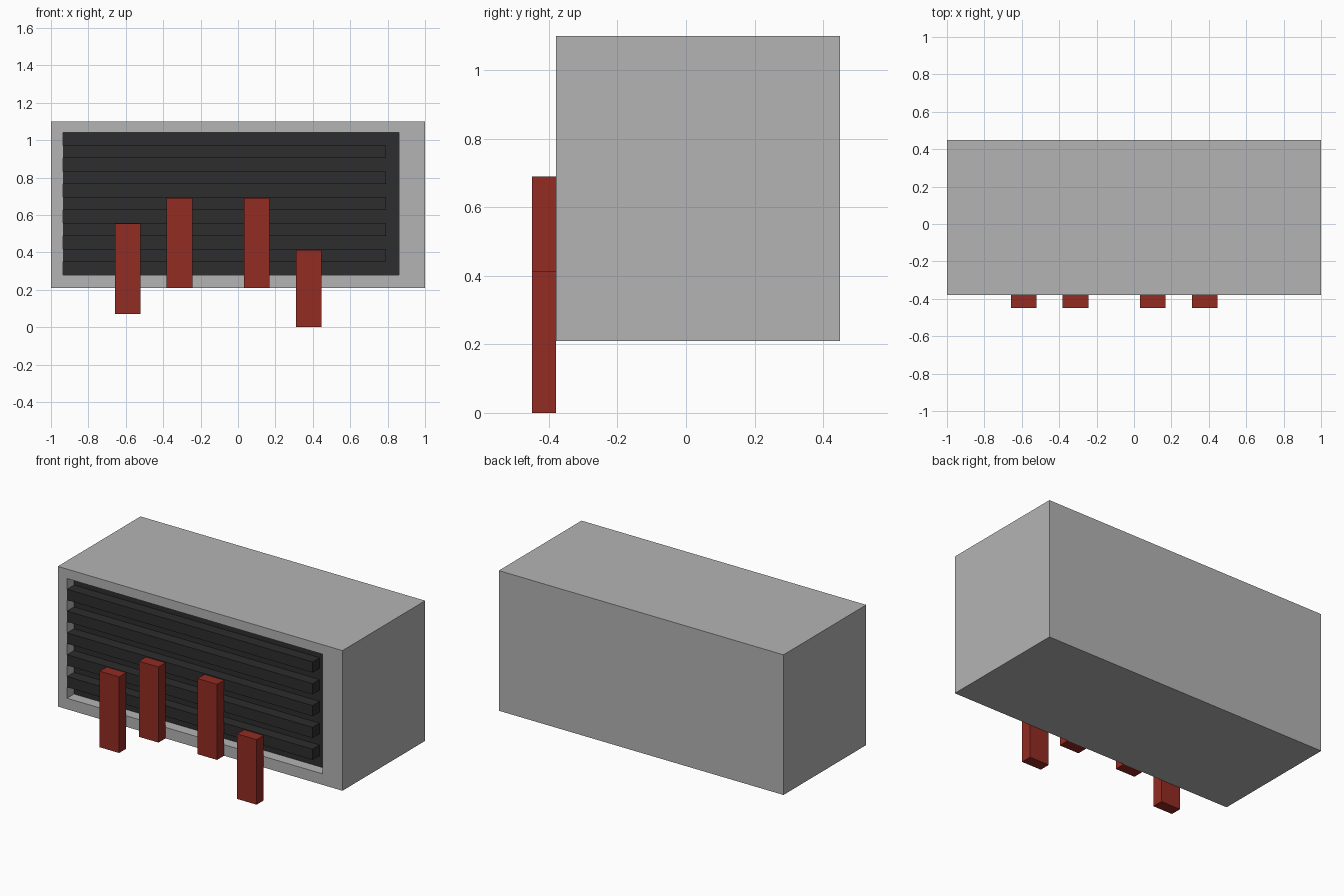
import bpy
import bmesh
from mathutils import Vector

cube = bpy.data.objects.get("Cube")
if cube:
    bpy.data.objects.remove(cube, do_unlink=True)


def material(name, rgb):
    mat = bpy.data.materials.new(name)
    mat.use_nodes = True
    mat.diffuse_color = (*rgb, 1)
    bsdf = next(n for n in mat.node_tree.nodes if n.type == 'BSDF_PRINCIPLED')
    bsdf.inputs["Base Color"].default_value = (*rgb, 1)
    return mat


GREY = material("light grey", (0.456, 0.456, 0.456))
DARK = material("charcoal", (0.026, 0.026, 0.026))
RED = material("brick red", (0.291, 0.025, 0.016))


def box_mesh(lo, hi):
    """New bmesh box spanning two opposite corners."""
    lo, hi = Vector(lo), Vector(hi)
    bm = bmesh.new()
    bmesh.ops.create_cube(bm, size=1)
    for v in bm.verts:
        v.co = Vector([hi[i] if v.co[i] > 0 else lo[i] for i in range(3)])
    return bm


def finish(name, bm, *mats):
    mesh = bpy.data.meshes.new(name)
    bm.to_mesh(mesh)
    bm.free()
    for m in mats:
        mesh.materials.append(m)
    obj = bpy.data.objects.new(name, mesh)
    bpy.context.collection.objects.link(obj)
    return obj


FRONT, RECESS = -0.38, -0.31

# Housing: box with an off-centre recess in the front, dark at its back
bm = box_mesh((-1, FRONT, 0.21), (1, 0.45, 1.10))
bm.normal_update()
face = min(bm.faces, key=lambda f: f.normal.y)
bmesh.ops.inset_individual(bm, faces=[face], thickness=0.05)
for v in face.verts:
    v.co.x = 0.86 if v.co.x > 0 else -0.935
    v.co.z = 1.04 if v.co.z > 0.65 else 0.28
back = bmesh.ops.extrude_discrete_faces(bm, faces=[face])["faces"][0]
for v in back.verts:
    v.co.y = RECESS
back.material_index = 1
finish("housing", bm, GREY, DARK)

# Grille slats, running from the left wall of the recess
for i in range(5):
    z = 0.35 + i * 0.1385
    finish(f"grille_slat_{i + 1}",
           box_mesh((-0.935, FRONT, z), (0.79, RECESS, z + 0.068)), DARK)

# Red posts standing in front: left edge, bottom, top
posts = [(-0.657, 0.07, 0.553), (-0.381, 0.21, 0.69),
         (0.031, 0.21, 0.69), (0.309, 0.0, 0.413)]
for i, (x, z0, z1) in enumerate(posts):
    finish(f"front_post_{i + 1}",
           box_mesh((x, -0.45, z0), (x + 0.137, FRONT, z1)), RED)
